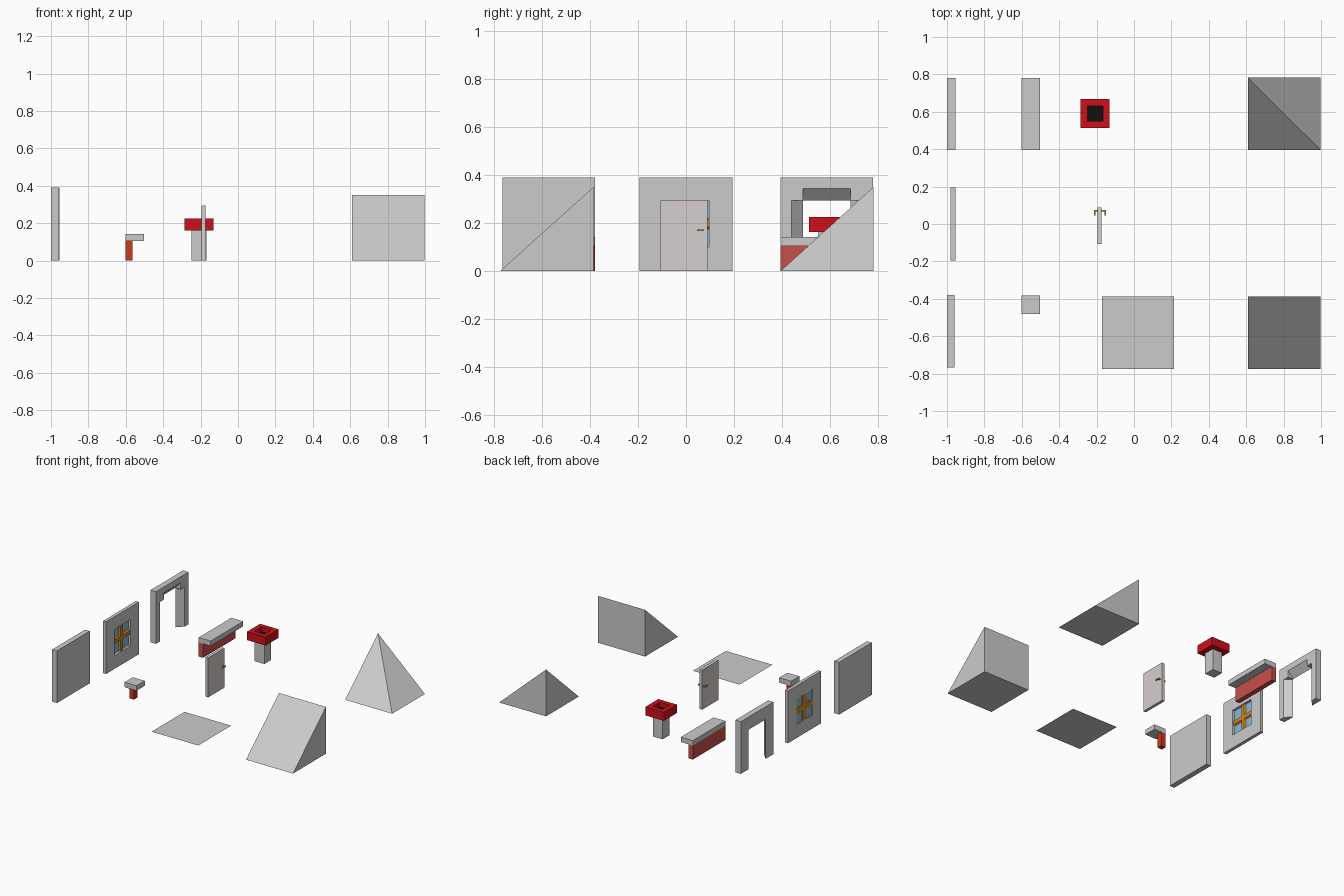
import bpy
from mathutils import Vector

if "Cube" in bpy.data.objects:
    bpy.data.objects.remove(bpy.data.objects["Cube"])


def material(name, rgb):
    m = bpy.data.materials.new(name)
    m.diffuse_color = (*rgb, 1)
    m.use_nodes = True
    m.node_tree.nodes["Principled BSDF"].inputs["Base Color"].default_value = m.diffuse_color
    return m


RED = material("red", (0.62, 0.005, 0.01))
BRICK = material("brick", (0.58, 0.08, 0.07))
ORANGE_RED = material("orange_red", (0.62, 0.04, 0.01))
BLACK = material("black", (0.005, 0.005, 0.005))
CREAM = material("cream", (0.68, 0.62, 0.62))
BRASS = material("brass", (0.6, 0.42, 0.03))
WOOD = material("wood", (0.65, 0.25, 0.02))
GLASS = material("glass", (0.25, 0.5, 0.65))


def mesh(name, verts, faces, mat=None):
    me = bpy.data.meshes.new(name)
    me.from_pydata(verts, [], faces)
    ob = bpy.data.objects.new(name, me)
    bpy.context.collection.objects.link(ob)
    if mat:
        me.materials.append(mat)
    return ob


def prism(name, profile, offset, mat=None):
    """Extrude a 3D outline along an offset, with outward normals."""
    pts = [Vector(p) for p in profile]
    off = Vector(offset)
    n = len(pts)
    if (pts[1] - pts[0]).cross(pts[2] - pts[1]).dot(off) < 0:
        pts.reverse()
    faces = [tuple(reversed(range(n))), tuple(range(n, 2 * n))]
    faces += [(i, (i + 1) % n, (i + 1) % n + n, i + n) for i in range(n)]
    return mesh(name, pts + [p + off for p in pts], faces, mat)


def box(name, x, y, z, mat=None):
    base = [(x[0], y[0], z[0]), (x[1], y[0], z[0]), (x[1], y[1], z[0]), (x[0], y[1], z[0])]
    return prism(name, base, (0, 0, z[1] - z[0]), mat)


def cut(target, cutter):
    cutter.hide_render = True
    cutter.hide_viewport = True
    cutter.display_type = 'WIRE'
    mod = target.modifiers.new(cutter.name, 'BOOLEAN')
    mod.operation = 'DIFFERENCE'
    mod.solver = 'EXACT'
    mod.object = cutter


# plain wall
box("plain_wall", (-1, -0.96), (-0.767, -0.38), (0, 0.39))

# window wall with opening, pane and cross bars
window_wall = box("window_wall", (-0.98, -0.955), (-0.194, 0.194), (0, 0.39))
cut(window_wall, box("window_cutter", (-1.1, -0.9), (-0.097, 0.097), (0.1, 0.295)))
box("window_pane", (-0.976, -0.973), (-0.097, 0.097), (0.1, 0.295), GLASS)
section = [(-0.98, -0.022), (-0.972, -0.022), (-0.962, -0.014), (-0.962, 0.014), (-0.972, 0.022), (-0.98, 0.022)]
prism("window_upright_bar", [(x, w, 0.1) for x, w in section], (0, 0, 0.195), WOOD)
prism("window_cross_bar", [(x, -0.097, 0.198 + w) for x, w in section], (0, 0.194, 0), WOOD)

# doorway wall: opening flares toward +x, corners left square
doorway = box("doorway_wall", (-1, -0.955), (0.395, 0.78), (0, 0.39))
xb, xf = -1.009, -0.946
plan = [(xb, 0.497), (xf, 0.431), (xf, 0.744), (xb, 0.678)]
cut(doorway, prism("doorway_jamb_cutter", [(x, y, -0.1) for x, y in plan], (0, 0, 0.395)))
head = [(xb, 0.2), (xf, 0.2), (xf, 0.355), (xb, 0.285)]
cut(doorway, prism("doorway_head_cutter", [(x, 0.488, z) for x, z in head], (0, 0.199, 0)))

# low wall and corner post with ledges
box("low_wall", (-0.602, -0.565), (0.395, 0.78), (0, 0.105), BRICK)
box("low_wall_ledge", (-0.602, -0.503), (0.395, 0.78), (0.105, 0.142))
box("corner_post", (-0.602, -0.565), (-0.423, -0.383), (0, 0.105), ORANGE_RED)
box("corner_ledge", (-0.602, -0.503), (-0.48, -0.383), (0.105, 0.142))

# chimney: stem, red collar with a sunken black flue
cx, cy = -0.208, 0.591


def ring(r, z):
    return [(cx + sx * r, cy + sy * r, z) for sx, sy in ((-1, -1), (1, -1), (1, 1), (-1, 1))]


prism("chimney_stem", ring(0.04, 0), (0, 0, 0.16))
loops = [(0.077, 0.162), (0.077, 0.225), (0.041, 0.225), (0.041, 0.19)]
verts = [v for r, z in loops for v in ring(r, z)]
faces = [(3, 2, 1, 0)]
for k in range(3):
    faces += [(4 * k + i, 4 * k + (i + 1) % 4, 4 * k + 4 + (i + 1) % 4, 4 * k + 4 + i) for i in range(4)]
faces.append((12, 13, 14, 15))
collar = mesh("chimney_collar", verts, faces, RED)
collar.data.materials.append(BLACK)
collar.data.polygons[len(faces) - 1].material_index = 1

# door with a lever handle on both sides
box("door", (-0.195, -0.173), (-0.106, 0.089), (0, 0.295), CREAM)
box("handle_spindle", (-0.215, -0.151), (0.067, 0.075), (0.166, 0.174), BRASS)
for side, x in (("left", -0.215), ("right", -0.159)):
    box(side + "_handle_lever", (x, x + 0.008), (0.045, 0.067), (0.166, 0.174), BRASS)

# floor panel
mesh("floor_panel", [(-0.172, -0.775, 0), (0.214, -0.775, 0), (0.214, -0.387, 0), (-0.172, -0.387, 0)],
     [(0, 1, 2, 3)])

# sloped roof wedge
prism("roof_wedge", [(0.61, -0.776, 0), (0.61, -0.387, 0), (0.61, -0.387, 0.35)], (0.388, 0, 0))

# hipped roof corner, peak over the back left
mesh("roof_corner",
     [(0.61, 0.395, 0), (0.998, 0.395, 0), (0.998, 0.782, 0), (0.61, 0.782, 0), (0.61, 0.782, 0.35)],
     [(3, 2, 1, 0), (0, 1, 4), (1, 2, 4), (2, 3, 4), (3, 0, 4)])
